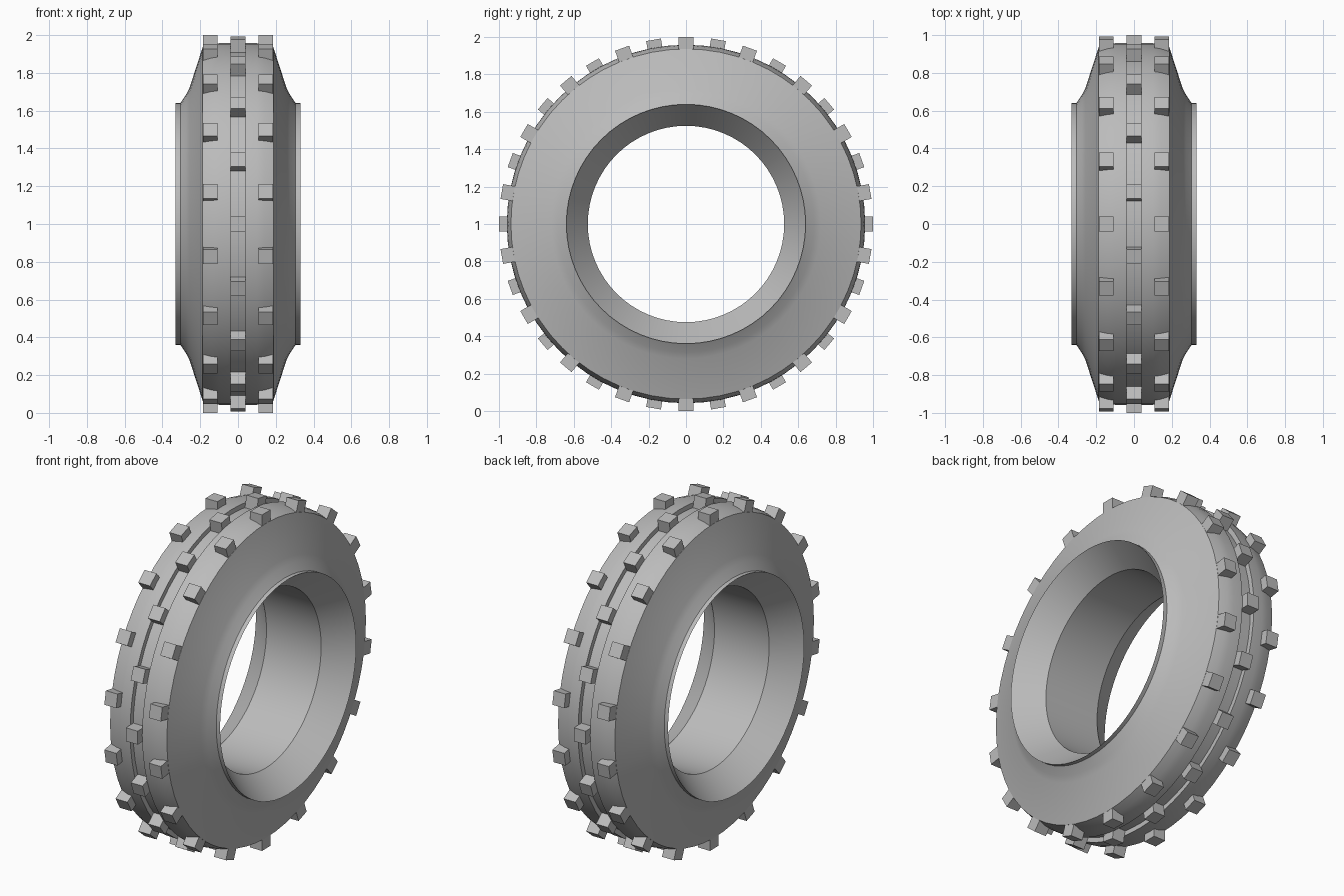
import bpy, bmesh
from math import radians
from mathutils import Matrix, Vector

cube = bpy.data.objects.get("Cube")
if cube:
    bpy.data.objects.remove(cube, do_unlink=True)

SEGMENTS = 64
HUB = Matrix.Translation((0, 0, 1))

rubber = bpy.data.materials.new("grey rubber")
rubber.use_nodes = True
GREY = (0.5, 0.5, 0.5, 1)
rubber.diffuse_color = GREY
rubber.node_tree.nodes["Principled BSDF"].inputs["Base Color"].default_value = GREY


def make_object(name, bm):
    bmesh.ops.recalc_face_normals(bm, faces=bm.faces)
    mesh = bpy.data.meshes.new(name)
    bm.to_mesh(mesh)
    bm.free()
    mesh.materials.append(rubber)
    obj = bpy.data.objects.new(name, mesh)
    bpy.context.collection.objects.link(obj)
    return obj


# Tyre body: half cross-section (x, radius) from groove to bore, mirrored and spun
half = [(0.04, 0.93), (0.04, 0.958), (0.10, 0.957), (0.14, 0.951), (0.187, 0.936),
        (0.257, 0.72), (0.275, 0.685), (0.305, 0.64), (0.33, 0.64), (0.18, 0.525)]
profile = half + [(-x, r) for x, r in reversed(half)]

bm = bmesh.new()
rings = []
for i in range(SEGMENTS):
    turn = HUB @ Matrix.Rotation(radians(360 * i / SEGMENTS), 4, "X")
    rings.append([bm.verts.new(turn @ Vector((x, 0, r))) for x, r in profile])
for i, ring in enumerate(rings):
    after = rings[(i + 1) % SEGMENTS]
    for j in range(len(profile)):
        k = (j + 1) % len(profile)
        bm.faces.new((ring[j], ring[k], after[k], after[j]))
tyre = make_object("tyre_body", bm)

bpy.ops.object.select_all(action="DESELECT")
tyre.select_set(True)
bpy.context.view_layer.objects.active = tyre
bpy.ops.object.shade_smooth_by_angle(angle=radians(30))


# Tread knobs: a row of blocks spaced evenly around the tyre
def knob_row(name, x, start, bottom):
    bm = bmesh.new()
    place = Matrix.Translation((x, 0, (1 + bottom) / 2))
    size = Matrix.Diagonal((0.078, 0.08, 1 - bottom, 1))
    for i in range(18):
        turn = Matrix.Rotation(radians(start + 20 * i), 4, "X")
        bmesh.ops.create_cube(bm, size=1, matrix=HUB @ turn @ place @ size)
    return make_object(name, bm)


knob_row("left_knobs", 0.147, 0, 0.925)
knob_row("right_knobs", -0.147, 0, 0.925)
knob_row("centre_knobs", 0, 10, 0.915)
